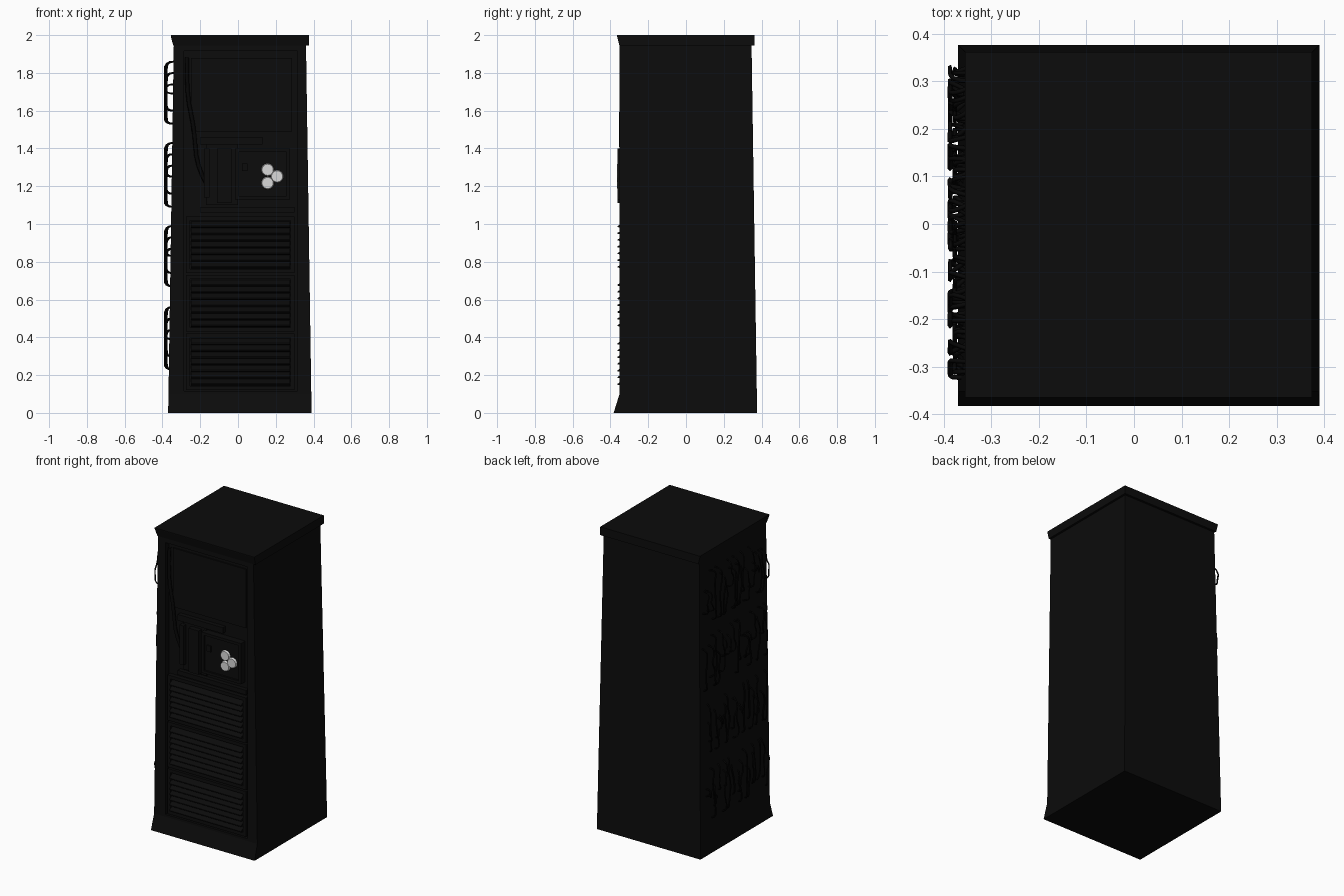
import bpy, bmesh, math, random
from mathutils import Vector

random.seed(4)
if "Cube" in bpy.data.objects:
    bpy.data.objects.remove(bpy.data.objects["Cube"])


def material(name, r, g, b):
    m = bpy.data.materials.new(name)
    m.use_nodes = True
    m.diffuse_color = (r, g, b, 1)
    m.node_tree.nodes["Principled BSDF"].inputs["Base Color"].default_value = (r, g, b, 1)
    return m


BLACK = material("cabinet black", 0.0035, 0.0035, 0.0035)
CABLE = material("cable black", 0.002, 0.002, 0.002)
WHITE = material("button white", 0.7, 0.7, 0.7)


def finish(name, bm, mat):
    bmesh.ops.recalc_face_normals(bm, faces=bm.faces)
    me = bpy.data.meshes.new(name)
    bm.to_mesh(me)
    bm.free()
    me.materials.append(mat)
    ob = bpy.data.objects.new(name, me)
    bpy.context.collection.objects.link(ob)
    return ob


def loft(rings):
    """Stack rectangles (x0, x1, y0, y1, z) into one closed solid."""
    bm = bmesh.new()
    loops = [[bm.verts.new(p) for p in ((a, c, z), (b, c, z), (b, d, z), (a, d, z))]
             for a, b, c, d, z in rings]
    bm.faces.new(loops[0])
    bm.faces.new(loops[-1])
    for low, high in zip(loops, loops[1:]):
        for i in range(4):
            j = (i + 1) % 4
            bm.faces.new((low[i], low[j], high[j], high[i]))
    bmesh.ops.recalc_face_normals(bm, faces=bm.faces)
    return bm


def box(name, x0, x1, y0, y1, z0, z1):
    return finish(name, loft([(x0, x1, y0, y1, z0), (x0, x1, y0, y1, z1)]), BLACK)


def frame(name, x0, x1, y0, y1, z0, z1, w):
    """Four bars round an opening."""
    box(name + "_left", x0, x0 + w, y0, y1, z0, z1)
    box(name + "_right", x1 - w, x1, y0, y1, z0, z1)
    box(name + "_bottom", x0 + w, x1 - w, y0, y1, z0, z0 + w)
    box(name + "_top", x0 + w, x1 - w, y0, y1, z1 - w, z1)


# Tapered cabinet with a kicked-out foot and a recessed front
bm = loft([(-0.37, 0.39, -0.383, 0.377, 0),
           (-0.368, 0.388, -0.352, 0.375, 0.1),
           (-0.34, 0.36, -0.352, 0.347, 1.95)])
front = min(bm.faces, key=lambda f: f.calc_center_median().y + (0 if f.calc_area() > 1 else 9))
bmesh.ops.inset_individual(bm, faces=[front], thickness=0.03, use_even_offset=True)
for v in front.verts:
    v.co.x = -0.285 if v.co.x < 0 else 0.315
    v.co.z = 0.115 if v.co.z < 1 else 1.915
deep = bmesh.ops.extrude_face_region(bm, geom=[front])
bmesh.ops.translate(bm, vec=(0, 0.035, 0),
                    verts=[e for e in deep["geom"] if isinstance(e, bmesh.types.BMVert)])
if front.is_valid:
    bmesh.ops.delete(bm, geom=[front], context='FACES_ONLY')
finish("cabinet", bm, BLACK)

# Overhanging lid
finish("lid", loft([(-0.343, 0.375, -0.353, 0.362, 1.945),
                    (-0.356, 0.375, -0.365, 0.362, 1.995),
                    (-0.356, 0.375, -0.365, 0.362, 2.0)]), BLACK)

# Three louvred drawers of slanted slats
for n, (z0, z1) in enumerate(((0.12, 0.42), (0.43, 0.73), (0.74, 1.04))):
    frame(f"louvre_frame_{n + 1}", -0.275, 0.3, -0.345, -0.316, z0, z1, 0.022)
    slats = bmesh.new()
    count = 7
    step = (z1 - z0 - 0.05) / count
    for i in range(count):
        z = z0 + 0.025 + i * step
        profile = ((-0.316, z), (-0.362, z + 0.004), (-0.362, z + 0.01), (-0.316, z + step))
        ends = [[slats.verts.new((x, y, h)) for y, h in profile] for x in (-0.25, 0.275)]
        for e in ends:
            slats.faces.new(e)
        for k in range(4):
            m = (k + 1) % 4
            slats.faces.new((ends[0][k], ends[0][m], ends[1][m], ends[1][k]))
    finish(f"louvre_slats_{n + 1}", slats, BLACK)

# Control bay: back plate, handle posts and button box
box("upper_panel", -0.25, 0.285, -0.325, -0.316, 1.49, 1.88)
box("bay_shelf", -0.2, 0.3, -0.345, -0.316, 1.06, 1.09)
box("bay_lintel", -0.2, 0.13, -0.345, -0.316, 1.42, 1.46)
box("bay_plate", -0.17, 0.0, -0.33, -0.316, 1.1, 1.42)
for n, x in enumerate((-0.18, -0.11)):
    box(f"bay_post_{n + 1}", x, x + 0.03, -0.355, -0.316, 1.14, 1.4)
box("bay_door", -0.11, -0.035, -0.362, -0.316, 1.11, 1.4)
box("button_box", -0.015, 0.275, -0.35, -0.316, 1.13, 1.4)
frame("button_box_rim", -0.015, 0.275, -0.362, -0.35, 1.13, 1.4, 0.018)
box("small_switch", 0.02, 0.05, -0.358, -0.35, 1.28, 1.32)

# Round white buttons
for n, (x, z) in enumerate(((0.157, 1.287), (0.157, 1.217), (0.207, 1.252))):
    bm = bmesh.new()
    bmesh.ops.create_cone(bm, cap_ends=True, segments=14, radius1=0.034, radius2=0.03, depth=0.014)
    for v in bm.verts:
        v.co = Vector((x + v.co.x, -0.358 - v.co.z, z + v.co.y))
    finish(f"button_{n + 1}", bm, WHITE)


def cables(name, paths, radius):
    """Bend thin tubes along smooth paths and turn them into a mesh."""
    cu = bpy.data.curves.new(name, 'CURVE')
    cu.dimensions = '3D'
    cu.bevel_depth = radius
    cu.bevel_resolution = 0
    cu.resolution_u = 3
    for path in paths:
        sp = cu.splines.new('NURBS')
        sp.points.add(len(path) - 1)
        for p, co in zip(sp.points, path):
            p.co = (*co, 1)
        sp.use_endpoint_u = True
        sp.order_u = 3
    tmp = bpy.data.objects.new(name + "_path", cu)
    bpy.context.collection.objects.link(tmp)
    bpy.context.view_layer.update()
    me = bpy.data.meshes.new_from_object(tmp.evaluated_get(bpy.context.evaluated_depsgraph_get()))
    bpy.data.objects.remove(tmp)
    me.materials.clear()
    me.materials.append(CABLE)
    for f in me.polygons:
        f.use_smooth = True
    ob = bpy.data.objects.new(name, me)
    bpy.context.collection.objects.link(ob)


# Four bundles of looped cables on the right side
for n, (z0, z1) in enumerate(((0.23, 0.56), (0.67, 0.99), (1.09, 1.43), (1.53, 1.86))):
    paths = []
    for i in range(17):
        y = -0.3 + 0.6 * i / 16 + random.uniform(-0.015, 0.015)
        low = z0 + random.choice((0, 0, 0.07, 0.16))
        high = z1 - random.choice((0, 0, 0.06, 0.12))
        wall = -0.345 - 0.015 * (1 - z0 / 2)
        out = -0.387 + random.choice((0, 0, 0.01))
        shape = ((wall + 0.01, high), (out, high), (out, high - 0.07),
                 (out, (low + high) / 2), (out, low + 0.05), (out, low), (wall + 0.01, low))
        paths.append([(x, y + random.uniform(-0.02, 0.02), z) for x, z in shape])
    cables(f"side_cables_{n + 1}", paths, 0.005)

# Front cable hanging down into the control bay
cables("front_cable", [[(-0.27, -0.33, 1.88), (-0.275, -0.34, 1.7), (-0.23, -0.345, 1.5),
                        (-0.22, -0.34, 1.3), (-0.16, -0.33, 1.2)]], 0.012)
